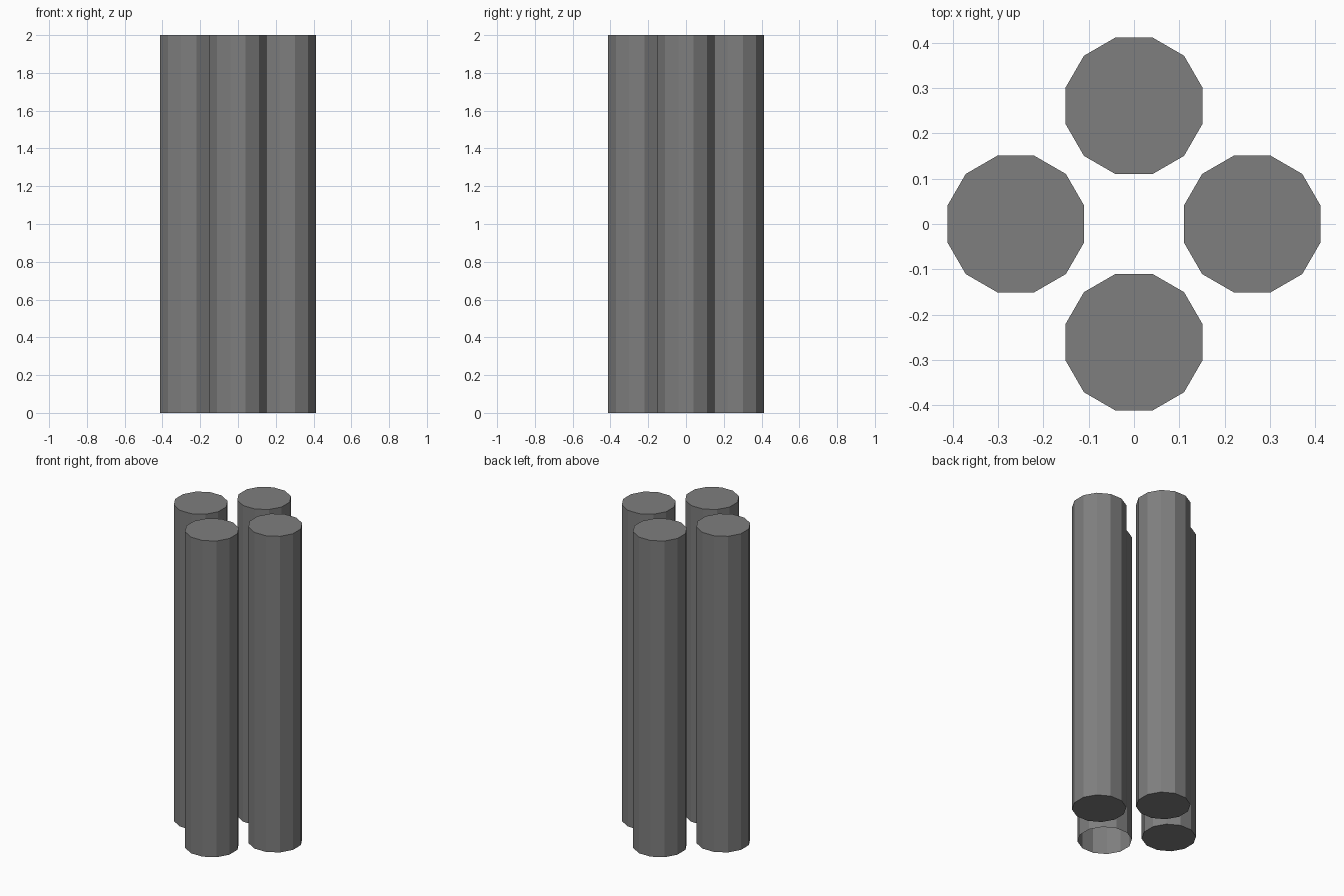
import bpy, bmesh, math
from mathutils import Matrix

if "Cube" in bpy.data.objects:
    bpy.data.objects.remove(bpy.data.objects["Cube"])

SIDES = 12
HEIGHT = 2.0
APOTHEM = 0.151                      # centre to flat side
RADIUS = APOTHEM / math.cos(math.pi / SIDES)
OFFSET = 0.261                       # pillar centre from the middle

grey = bpy.data.materials.new("dark grey")
grey.diffuse_color = (0.21, 0.21, 0.21, 1.0)
grey.use_nodes = True
grey.node_tree.nodes["Principled BSDF"].inputs["Base Color"].default_value = grey.diffuse_color


def pillar(name, x, y, open_base=False):
    """Twelve-sided flat-shaded pillar with flat sides facing the axes."""
    bm = bmesh.new()
    turn = Matrix.Rotation(math.pi / SIDES, 4, 'Z')
    place = Matrix.Translation((0, 0, HEIGHT / 2)) @ turn
    bmesh.ops.create_cone(bm, cap_ends=True, segments=SIDES, radius1=RADIUS,
                          radius2=RADIUS, depth=HEIGHT, matrix=place)
    bm.normal_update()
    if open_base:
        base = [f for f in bm.faces if f.normal.z < -0.9]
        bmesh.ops.delete(bm, geom=base, context='FACES_ONLY')
    mesh = bpy.data.meshes.new(name)
    bm.to_mesh(mesh)
    bm.free()
    mesh.materials.append(grey)
    obj = bpy.data.objects.new(name, mesh)
    obj.location = (x, y, 0)
    bpy.context.collection.objects.link(obj)


# Four pillars in a cross; the front one is hollow at its base
pillar("right_pillar", OFFSET, 0)
pillar("left_pillar", -OFFSET, 0)
pillar("back_pillar", 0, OFFSET)
pillar("front_pillar", 0, -OFFSET, open_base=True)
